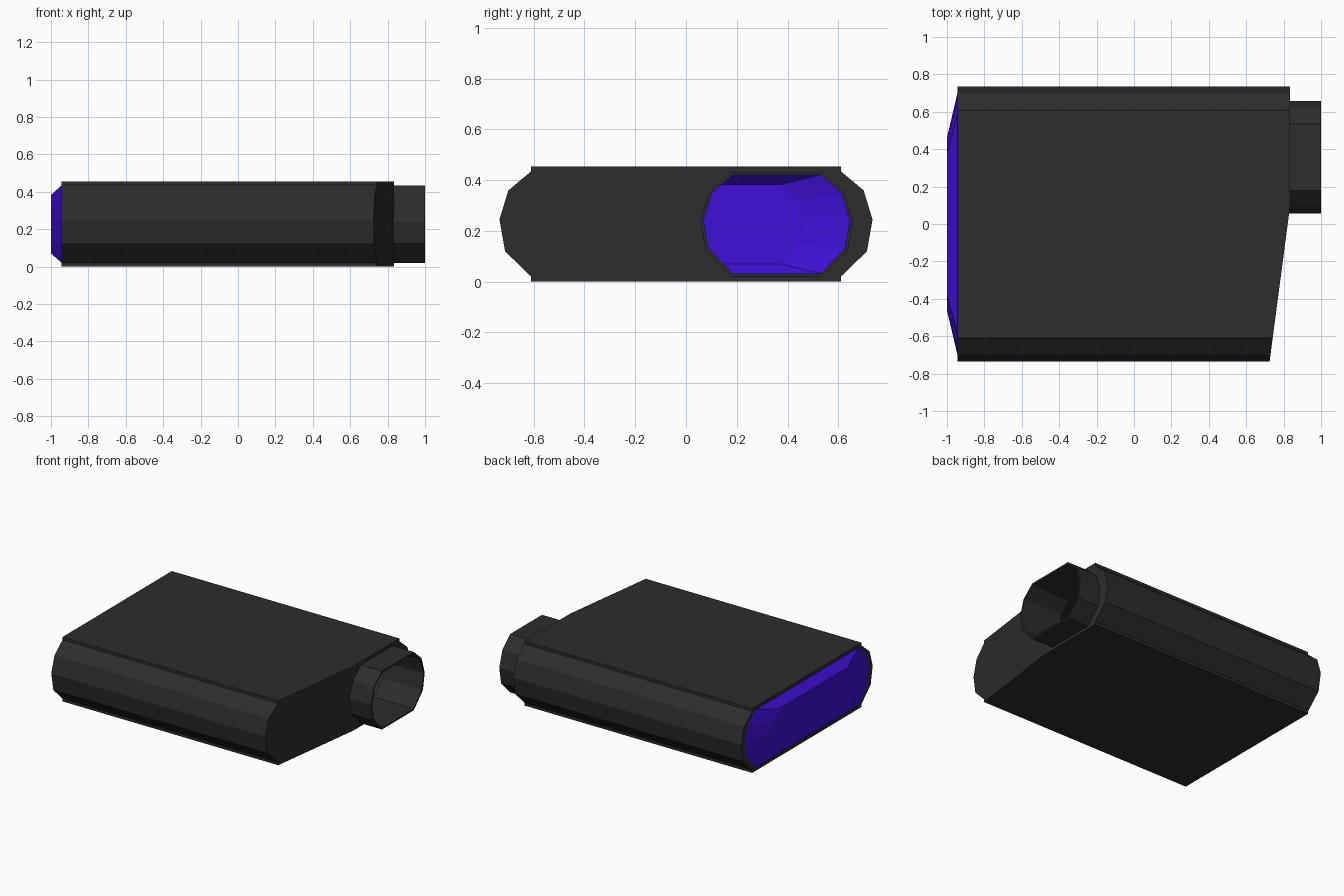
import bpy
import bmesh

if "Cube" in bpy.data.objects:
    bpy.data.objects.remove(bpy.data.objects["Cube"])


def make_material(name, rgb):
    mat = bpy.data.materials.new(name)
    mat.use_nodes = True
    mat.diffuse_color = (*rgb, 1)
    bsdf = next(n for n in mat.node_tree.nodes if n.type == "BSDF_PRINCIPLED")
    bsdf.inputs["Base Color"].default_value = (*rgb, 1)
    return mat


charcoal = make_material("charcoal", (0.026, 0.026, 0.026))
violet_blue = make_material("violet blue", (0.048, 0.005, 0.68))


def mirrored(half, centre=0.0):
    """Close a (y, z) half profile, listed top to bottom, by mirroring in y."""
    return ([(centre + y, z) for y, z in half]
            + [(centre - y, z) for y, z in reversed(half)])


def loft(name, rings, mat, caps=(True, True), close=False):
    """Skin a list of (x, profile) rings with flat quads."""
    bm = bmesh.new()
    loops = [[bm.verts.new((x, y, z)) for y, z in prof] for x, prof in rings]
    n = len(loops[0])
    pairs = list(zip(loops, loops[1:]))
    if close:
        pairs.append((loops[-1], loops[0]))
    for a, b in pairs:
        for i in range(n):
            j = (i + 1) % n
            bm.faces.new((a[i], a[j], b[j], b[i]))
    if caps[0]:
        bm.faces.new(loops[0])
    if caps[1]:
        bm.faces.new(loops[-1])
    bmesh.ops.recalc_face_normals(bm, faces=bm.faces)
    mesh = bpy.data.meshes.new(name)
    bm.to_mesh(mesh)
    bm.free()
    obj = bpy.data.objects.new(name, mesh)
    bpy.context.collection.objects.link(obj)
    mesh.materials.append(mat)
    return obj


# Profiles in the y-z plane
shell = mirrored([(0.61, 0.455), (0.61, 0.435), (0.7, 0.36), (0.735, 0.245),
                  (0.713, 0.12), (0.61, 0.02), (0.61, 0.0)])
opening = mirrored([(0.575, 0.432), (0.665, 0.352), (0.695, 0.243),
                    (0.675, 0.125), (0.575, 0.022)])
cap_end = mirrored([(0.375, 0.383), (0.44, 0.32), (0.462, 0.235),
                    (0.448, 0.15), (0.375, 0.07)])
pipe_outer = mirrored([(0.177, 0.433), (0.265, 0.355), (0.3, 0.24),
                       (0.28, 0.123), (0.177, 0.02)], 0.357)
pipe_inner = mirrored([(0.174, 0.42), (0.255, 0.35), (0.288, 0.24),
                       (0.268, 0.13), (0.174, 0.032)], 0.357)

# Main body, its front half of the pipe end cut back at a slant
body = loft("body", [(-0.945, shell), (0.835, shell)], charcoal)
bm = bmesh.new()
bm.from_mesh(body.data)
cut = bmesh.ops.bisect_plane(
    bm, geom=bm.verts[:] + bm.edges[:] + bm.faces[:],
    plane_co=(0.835, 0.1, 0), plane_no=(0.835, -0.11, 0), clear_outer=True)
edges = [g for g in cut["geom_cut"] if isinstance(g, bmesh.types.BMEdge)]
bmesh.ops.contextual_create(bm, geom=edges)
bmesh.ops.recalc_face_normals(bm, faces=bm.faces)
bm.to_mesh(body.data)
bm.free()

# Hollow the body and open it into the pipe
cutters = [
    loft("cavity_cutter", [(-1.1, opening), (0.69, opening)], charcoal),
    loft("bore_cutter", [(0.5, pipe_inner), (1.1, pipe_inner)], charcoal),
]
for cutter in cutters:
    mod = body.modifiers.new(cutter.name, "BOOLEAN")
    mod.operation = "DIFFERENCE"
    mod.solver = "EXACT"
    mod.object = cutter
    cutter.hide_render = True
    cutter.hide_viewport = True
    cutter.display_type = "WIRE"

# Hollow outlet pipe
loft("outlet_pipe", [(0.79, pipe_outer), (1.0, pipe_outer),
                     (1.0, pipe_inner), (0.79, pipe_inner)],
     charcoal, (False, False), close=True)

# Coloured tapered end cap, open towards the cavity
loft("end_cap", [(-1.0, cap_end), (-0.945, opening)], violet_blue, (True, False))
